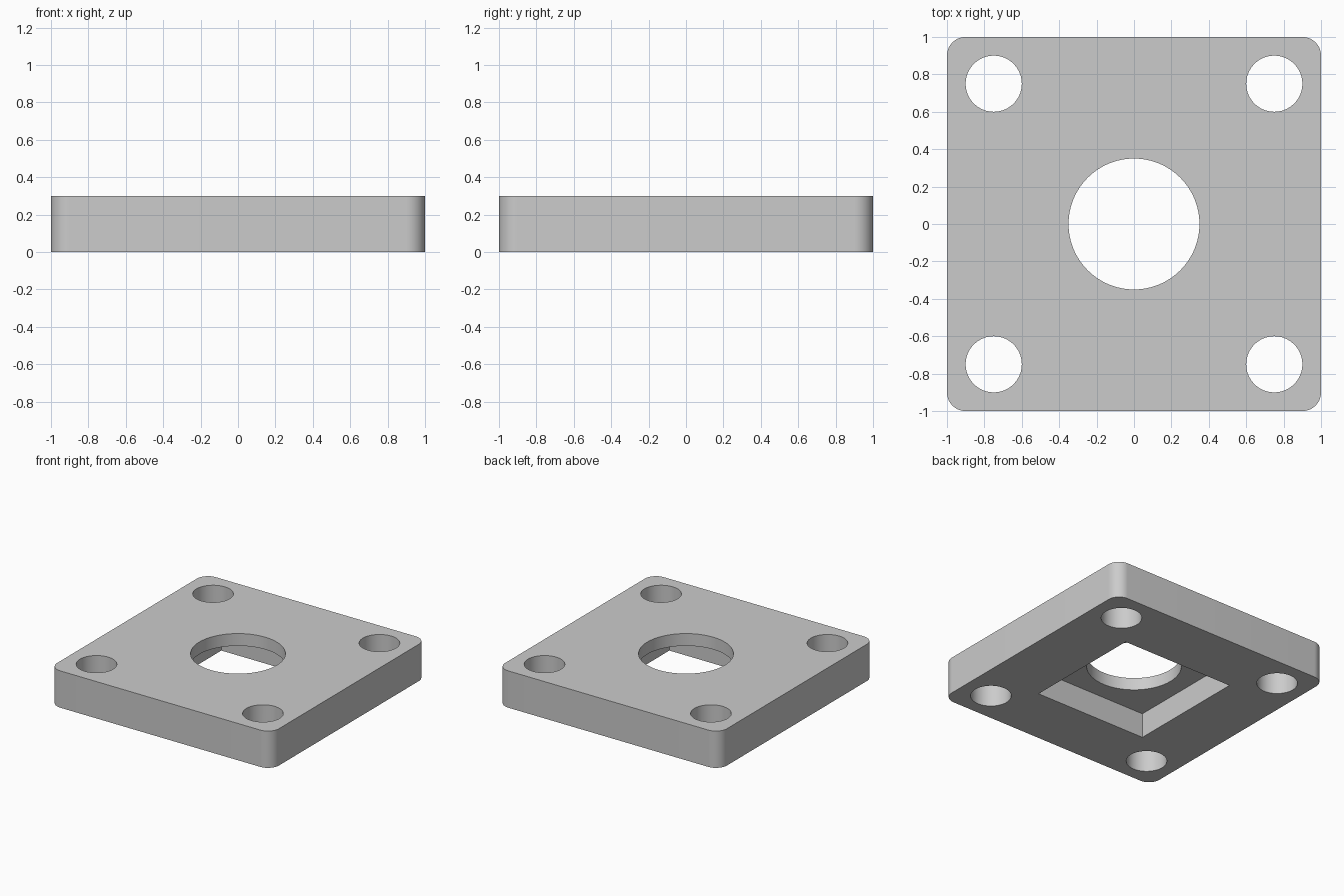
import bpy
import math

if "Cube" in bpy.data.objects:
    bpy.data.objects.remove(bpy.data.objects["Cube"], do_unlink=True)

THICKNESS = 0.3
POCKET_DEPTH = 0.2

grey = bpy.data.materials.new("light_grey")
grey.use_nodes = True
colour = (0.6, 0.6, 0.6, 1)
grey.diffuse_color = colour
grey.node_tree.nodes["Principled BSDF"].inputs["Base Color"].default_value = colour


def box(name, size, z_low, z_high):
    bpy.ops.mesh.primitive_cube_add(size=1, location=(0, 0, (z_low + z_high) / 2))
    obj = bpy.context.object
    obj.name = name
    obj.scale = (size, size, z_high - z_low)
    bpy.ops.object.transform_apply(location=True, rotation=False, scale=True)
    obj.data.materials.append(grey)
    return obj


def drill(name, radius, x, y):
    bpy.ops.mesh.primitive_cylinder_add(vertices=96, radius=radius, depth=1,
                                        location=(x, y, THICKNESS / 2))
    obj = bpy.context.object
    obj.name = name
    obj.data.materials.append(grey)
    return obj


def apply(obj, modifier):
    bpy.ops.object.select_all(action="DESELECT")
    obj.select_set(True)
    bpy.context.view_layer.objects.active = obj
    bpy.ops.object.modifier_apply(modifier=modifier.name)


def cut(obj, cutter):
    cutter.hide_render = True
    mod = obj.modifiers.new("cut", "BOOLEAN")
    mod.operation = "DIFFERENCE"
    mod.solver = "EXACT"
    mod.object = cutter
    apply(obj, mod)
    bpy.data.objects.remove(cutter, do_unlink=True)


# Square plate with rounded vertical corners
plate = box("mounting_plate", 2, 0, THICKNESS)
weights = plate.data.attributes.new("bevel_weight_edge", "FLOAT", "EDGE")
for edge in plate.data.edges:
    a, b = (plate.data.vertices[i].co for i in edge.vertices)
    weights.data[edge.index].value = 1.0 if abs(a.z - b.z) > 0.1 else 0.0
bevel = plate.modifiers.new("rounded_corners", "BEVEL")
bevel.limit_method = "WEIGHT"
bevel.width = 0.1
bevel.segments = 16
apply(plate, bevel)

# Square pocket in the underside
cut(plate, box("pocket_cutter", 1, -0.2, POCKET_DEPTH))

# Central bore and four corner bolt holes
cut(plate, drill("bore_cutter", 0.35, 0, 0))
for sx in (-1, 1):
    for sy in (-1, 1):
        cut(plate, drill("bolt_hole_cutter", 0.15, 0.75 * sx, 0.75 * sy))

# Smooth round walls, crisp edges
bpy.ops.object.select_all(action="DESELECT")
plate.select_set(True)
bpy.context.view_layer.objects.active = plate
bpy.ops.object.shade_smooth_by_angle(angle=math.radians(30))
